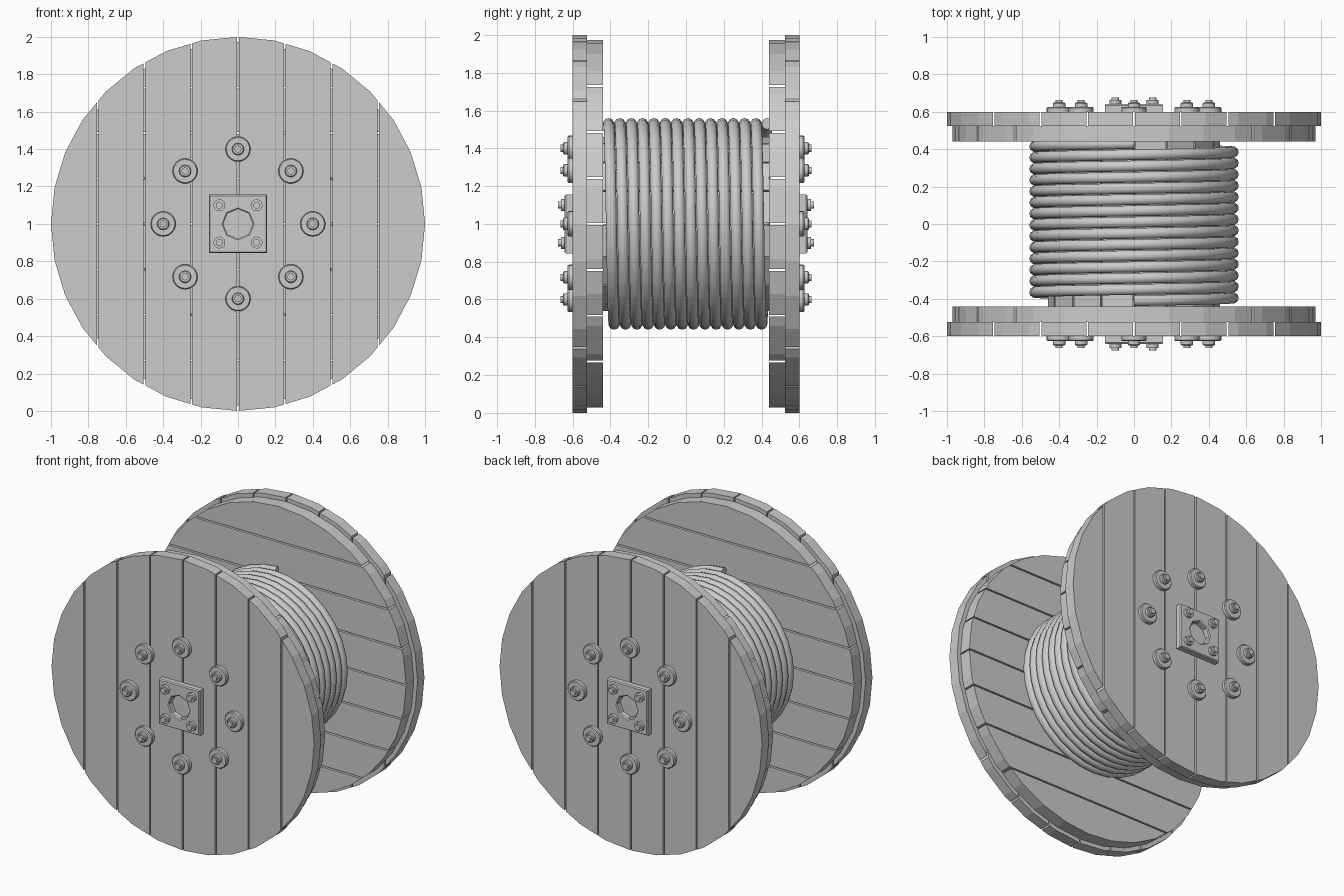
import bpy, bmesh, math

if "Cube" in bpy.data.objects:
    bpy.data.objects.remove(bpy.data.objects["Cube"])

grey = bpy.data.materials.new("plain_grey")
grey.diffuse_color = (0.6, 0.6, 0.6, 1)
grey.use_nodes = True
grey.node_tree.nodes["Principled BSDF"].inputs["Base Color"].default_value = grey.diffuse_color
ZC = 1.0  # height of the drum axis


def finish(bm, name, smooth=None):
    bmesh.ops.recalc_face_normals(bm, faces=bm.faces)
    me = bpy.data.meshes.new(name)
    bm.to_mesh(me)
    bm.free()
    ob = bpy.data.objects.new(name, me)
    bpy.context.collection.objects.link(ob)
    me.materials.append(grey)
    if smooth:
        bpy.ops.object.select_all(action='DESELECT')
        ob.select_set(True)
        bpy.context.view_layer.objects.active = ob
        bpy.ops.object.shade_smooth_by_angle(angle=math.radians(smooth))
    return ob


def loft(bm, rings, cap=True):
    """Skin a list of equal-length point rings."""
    vs = [[bm.verts.new(p) for p in r] for r in rings]
    n = len(vs[0])
    for a, b in zip(vs, vs[1:]):
        for i in range(n):
            j = (i + 1) % n
            bm.faces.new((a[i], a[j], b[j], b[i]))
    if cap:
        bm.faces.new(vs[0])
        bm.faces.new(vs[-1])


def prism(bm, pts, y0, y1):
    loft(bm, [[(x, y, z + ZC) for x, z in pts] for y in (y0, y1)])


def ngon(n, r, cx=0, cz=0):
    return [(cx + r * math.cos(2 * math.pi * i / n),
             cz + r * math.sin(2 * math.pi * i / n)) for i in range(n)]


def half_chord(u, r, n=32):
    """Half height of a regular n-gon at offset u."""
    a = math.acos(max(-1, min(1, u / r)))
    step = 2 * math.pi / n
    k = min(int(a / step), n // 2 - 1)
    x0, x1 = r * math.cos(k * step), r * math.cos((k + 1) * step)
    t = (u - x0) / (x1 - x0)
    return r * (math.sin(k * step) * (1 - t) + math.sin((k + 1) * step) * t)


def plank_disc(name, r, y0, y1, vertical, count=8, gap=0.01):
    """Round flange layer cut from parallel planks."""
    bm = bmesh.new()
    w = 2 * r / count
    for i in range(count):
        a = -r + i * w + (gap / 2 if i else 0)
        b = -r + (i + 1) * w - (gap / 2 if i < count - 1 else 0)
        inner = [r * math.cos(math.pi * k / 16) for k in range(17)]
        us = sorted([a, b] + [u for u in inner if a + 1e-4 < u < b - 1e-4])
        top = [(u, half_chord(u, r)) for u in us]
        low = [(u, -h) for u, h in reversed(top) if h > 1e-5]
        pts = top + low
        prism(bm, pts if vertical else [(h, u) for u, h in pts], y0, y1)
    return finish(bm, name)


for s, side in ((-1, "front"), (1, "back")):
    # flange: vertical outer planks over horizontal inner planks
    plank_disc(side + "_outer_planks", 1.0, s * 0.525, s * 0.6, True)
    plank_disc(side + "_inner_planks", 0.972, s * 0.44, s * 0.525, False)

    # ring of eight flange bolts with washers
    bm = bmesh.new()
    for i in range(8):
        cx, cz = 0.4 * math.cos(i * math.pi / 4), 0.4 * math.sin(i * math.pi / 4)
        for n, r0, r1, y0, y1 in ((24, 0.067, 0.067, 0.6, 0.62), (24, 0.067, 0.062, 0.62, 0.626),
                                  (12, 0.033, 0.033, 0.626, 0.645), (12, 0.033, 0.028, 0.645, 0.65),
                                  (12, 0.019, 0.019, 0.65, 0.663)):
            loft(bm, [[(x, s * y, z + ZC) for x, z in ngon(n, r, cx, cz)]
                      for r, y in ((r0, y0), (r1, y1))])
    finish(bm, side + "_flange_bolts", 35)

    # square hub plate with an octagonal bore
    bm = bmesh.new()
    octo = [(c / max(abs(c), abs(d)), d / max(abs(c), abs(d))) for c, d in ngon(8, 1)]
    sq = lambda h, y: [(x * h, s * y, z * h + ZC) for x, z in octo]
    oc = lambda r, y: [(x, s * y, z + ZC) for x, z in ngon(8, r)]
    loft(bm, [sq(0.156, 0.6), sq(0.156, 0.634), sq(0.15, 0.642),
              oc(0.086, 0.642), oc(0.079, 0.636), oc(0.079, 0.601)])
    finish(bm, side + "_hub_plate")

    # four hub bolts
    bm = bmesh.new()
    for cx in (-0.1, 0.1):
        for cz in (-0.1, 0.1):
            prism(bm, ngon(12, 0.032, cx, cz), s * 0.642, s * 0.662)
            prism(bm, ngon(12, 0.019, cx, cz), s * 0.662, s * 0.677)
    finish(bm, side + "_hub_bolts", 35)

# drum core made of staves
bm = bmesh.new()
for i in range(16):
    a0, a1 = (i * math.pi / 8 + 0.01, (i + 1) * math.pi / 8 - 0.01)
    prism(bm, [(r * math.cos(a), r * math.sin(a))
               for r, a in ((0.46, a0), (0.46, a1), (0.40, a1), (0.40, a0))], -0.44, 0.44)
finish(bm, "drum_staves")

# wound cable: tube swept along a helix, starting at the top
bm = bmesh.new()
R, TUBE, PITCH, TURNS, STEPS, SIDES = 0.53, 0.03, 0.06, 14, 32, 10
rings = []
for k in range(TURNS * STEPS + 1):
    t = k / STEPS
    a = 2 * math.pi * t
    ring = []
    for j in range(SIDES):
        b = 2 * math.pi * j / SIDES
        r = R + TUBE * math.cos(b)
        ring.append((r * math.sin(a), -0.41 + PITCH * t + TUBE * math.sin(b),
                     ZC + r * math.cos(a)))
    rings.append(ring)
loft(bm, rings)
finish(bm, "wound_cable", 50)
